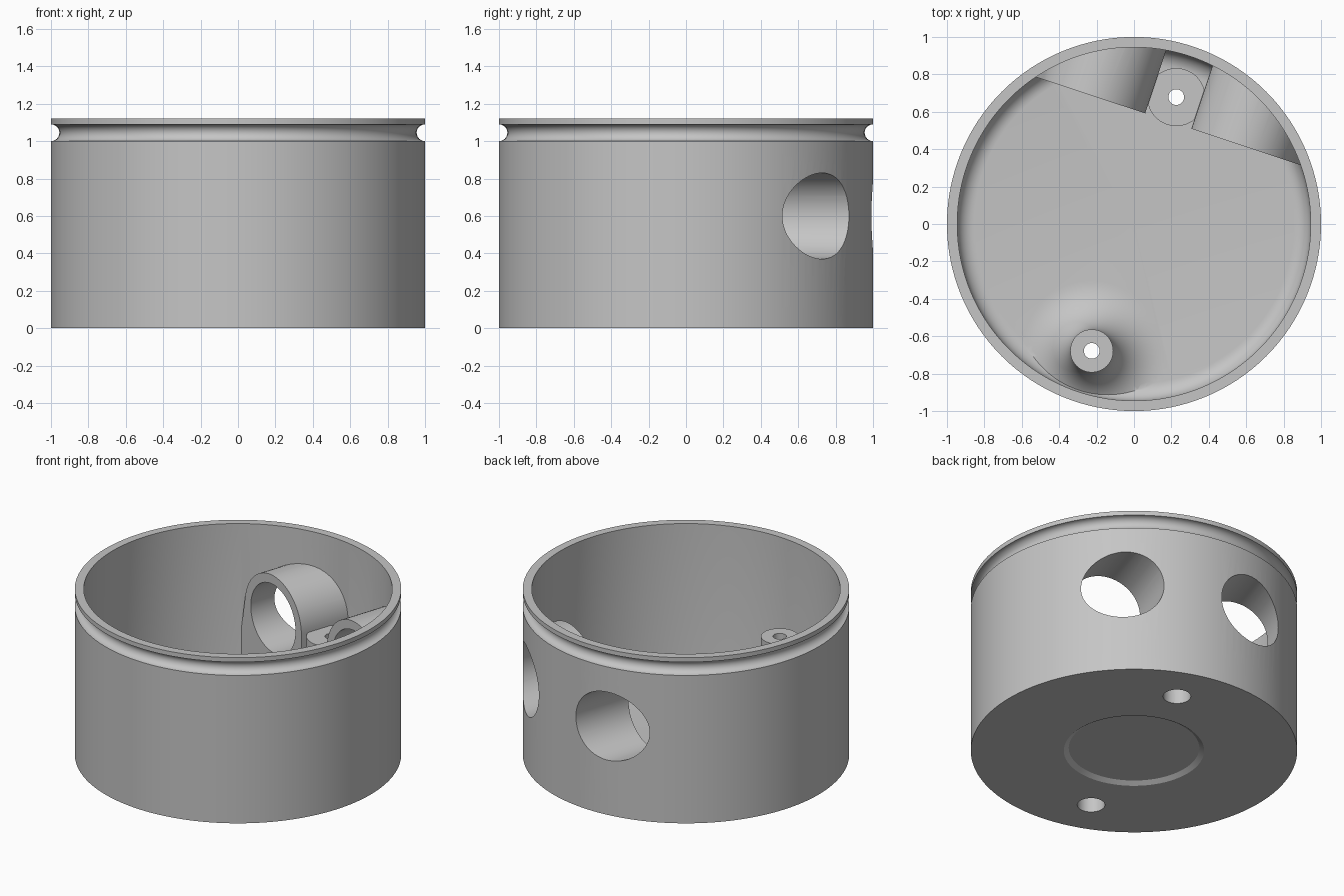
import bpy, bmesh, math
from mathutils import Vector

if "Cube" in bpy.data.objects:
    bpy.data.objects.remove(bpy.data.objects["Cube"])

grey = bpy.data.materials.new("plain grey")
grey.diffuse_color = (0.56, 0.56, 0.56, 1)
grey.use_nodes = True
grey.node_tree.nodes["Principled BSDF"].inputs["Base Color"].default_value = grey.diffuse_color

# Radial direction through both screw bosses, and the direction across it
RADIAL = Vector((0.316, 0.949, 0)).normalized()
ACROSS = Vector((RADIAL.y, -RADIAL.x, 0))
FLOOR = 0.10


def finish(name, bm):
    bmesh.ops.recalc_face_normals(bm, faces=bm.faces)
    me = bpy.data.meshes.new(name)
    bm.to_mesh(me)
    bm.free()
    ob = bpy.data.objects.new(name, me)
    bpy.context.collection.objects.link(ob)
    me.materials.append(grey)
    return ob


def lathe(name, profile, center=(0, 0), steps=128):
    """Revolve an (r, z) profile that starts and ends on the axis."""
    bm = bmesh.new()
    vs = [bm.verts.new((r, 0, z)) for r, z in profile]
    es = [bm.edges.new(p) for p in zip(vs, vs[1:])]
    bmesh.ops.spin(bm, geom=vs + es, cent=(0, 0, 0), axis=(0, 0, 1),
                   angle=2 * math.pi, steps=steps)
    bmesh.ops.remove_doubles(bm, verts=bm.verts, dist=1e-5)
    bmesh.ops.translate(bm, verts=bm.verts, vec=(center[0], center[1], 0))
    return finish(name, bm)


def prism(name, profile, start, end):
    """Extrude an (across, z) profile along the radial direction."""
    bm = bmesh.new()
    vs = [bm.verts.new(RADIAL * start + ACROSS * t + Vector((0, 0, z))) for t, z in profile]
    face = bm.faces.new(vs)
    new = bmesh.ops.extrude_face_region(bm, geom=[face])["geom"]
    bmesh.ops.translate(bm, vec=RADIAL * (end - start),
                        verts=[v for v in new if isinstance(v, bmesh.types.BMVert)])
    return finish(name, bm)


def arc(cx, cz, r, a0, a1, n):
    return [(cx + r * math.cos(math.radians(a0 + (a1 - a0) * i / n)),
             cz + r * math.sin(math.radians(a0 + (a1 - a0) * i / n))) for i in range(n + 1)]


def boolean(ob, tool, operation, keep=False):
    mod = ob.modifiers.new(operation.lower(), "BOOLEAN")
    mod.operation, mod.solver, mod.object = operation, "EXACT", tool
    bpy.context.view_layer.objects.active = ob
    bpy.ops.object.modifier_apply(modifier=mod.name)
    if not keep:
        bpy.data.objects.remove(tool)


# Cup: chamfered recess below, grooved rim, filleted inner floor
cup = lathe("cup", [(0, 0.02), (0.40, 0.02), (0.43, 0), (1, 0), (1, 1.0)]
            + arc(1, 1.045, 0.045, 270, 90, 12)
            + [(1, 1.12), (0.945, 1.12)]
            + arc(0.855, FLOOR + 0.09, 0.09, 0, -90, 8) + [(0, FLOOR)])

# Limit that keeps inner parts inside the wall
limit = lathe("limit", [(0, 0.02), (0.97, 0.02), (0.97, 0.98), (0, 0.98)])
limit.hide_render = True

# Round-topped pipe supports either side of the rear boss
parts = []
for side in (-1, 1):
    outline = [(0.13, 0.05)] + arc(0.42, 0.60, 0.29, 180, 11, 32) + [(0.81, 0.05)]
    parts.append(prism("pipe_support", [(side * t, z) for t, z in outline], 0.58, 1.1))

# Front boss with a wide flare at its foot, and plain rear boss
spot = RADIAL * 0.715
parts.append(lathe("front_boss", [(0, 0.05), (0.38, 0.05)]
                   + arc(0.375, FLOOR + 0.26, 0.26, 270, 180, 14)
                   + [(0.115, 0.60), (0, 0.60)], (-spot.x, -spot.y), 64))
parts.append(lathe("rear_boss", [(0, 0.05), (0.155, 0.05), (0.155, 0.60), (0, 0.60)],
                   (spot.x, spot.y), 64))
for part in parts:
    boolean(part, limit, "INTERSECT", keep=True)
    boolean(cup, part, "UNION")
bpy.data.objects.remove(limit)

# Pipe bores through the wall, and stepped screw holes through the bosses
for side in (-1, 1):
    bore = prism("bore", arc(side * 0.42, 0.60, 0.23, 0, 354.375, 63), 0.4, 1.3)
    boolean(cup, bore, "DIFFERENCE")
    hole = lathe("screw_hole", [(0, -0.1), (0.085, -0.1), (0.085, 0.45), (0.042, 0.45),
                                (0.042, 0.8), (0, 0.8)], (side * spot.x, side * spot.y), 48)
    boolean(cup, hole, "DIFFERENCE")

bpy.ops.object.select_all(action="DESELECT")
cup.select_set(True)
bpy.context.view_layer.objects.active = cup
bpy.ops.object.shade_smooth_by_angle(angle=math.radians(30))
